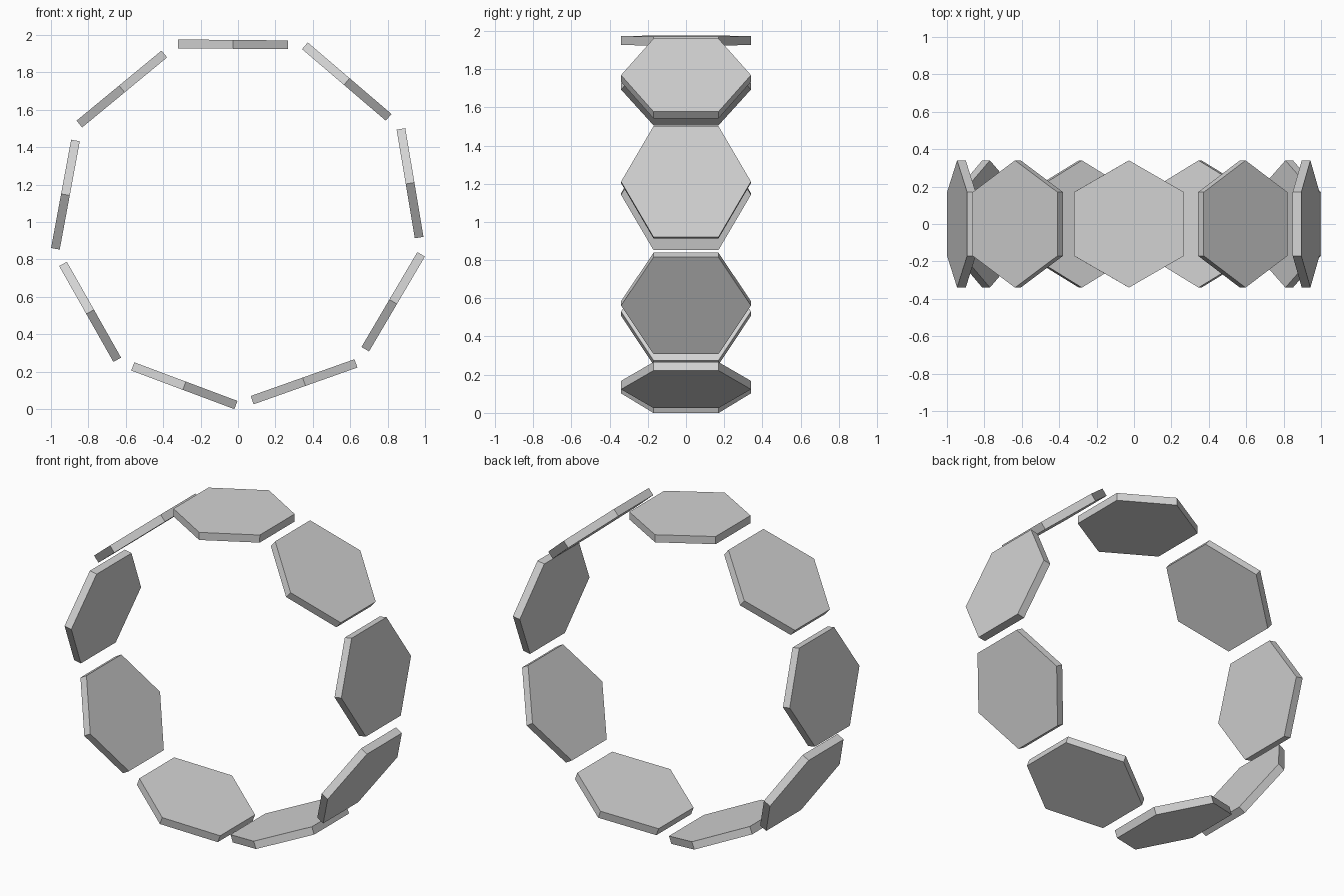
import bpy
from math import radians, sin, cos

cube = bpy.data.objects.get("Cube")
if cube:
    bpy.data.objects.remove(cube, do_unlink=True)

# Single neutral grey material
grey = bpy.data.materials.new("light_grey")
grey.use_nodes = True
colour = (0.65, 0.65, 0.65, 1)
grey.diffuse_color = colour
grey.node_tree.nodes["Principled BSDF"].inputs["Base Color"].default_value = colour

COUNT = 9
RING_RADIUS = 0.936
RING_X, RING_Z = 0.004, 1.014
START = -1.9   # degrees clockwise from the top
TWIST = 2.4    # extra tilt of each tile away from the ring tangent


def hex_tile(index):
    """Flat hexagonal tile with its points facing front and back."""
    angle = START + index * 360 / COUNT
    a = radians(angle)
    bpy.ops.mesh.primitive_cylinder_add(
        vertices=6, radius=0.34, depth=0.047,
        location=(RING_X + RING_RADIUS * sin(a), 0, RING_Z + RING_RADIUS * cos(a)),
        rotation=(0, radians(angle + TWIST), 0))
    tile = bpy.context.object
    tile.name = f"hex_tile_{index + 1}"
    tile.data.materials.append(grey)


# Ring of separate tiles
for i in range(COUNT):
    hex_tile(i)
